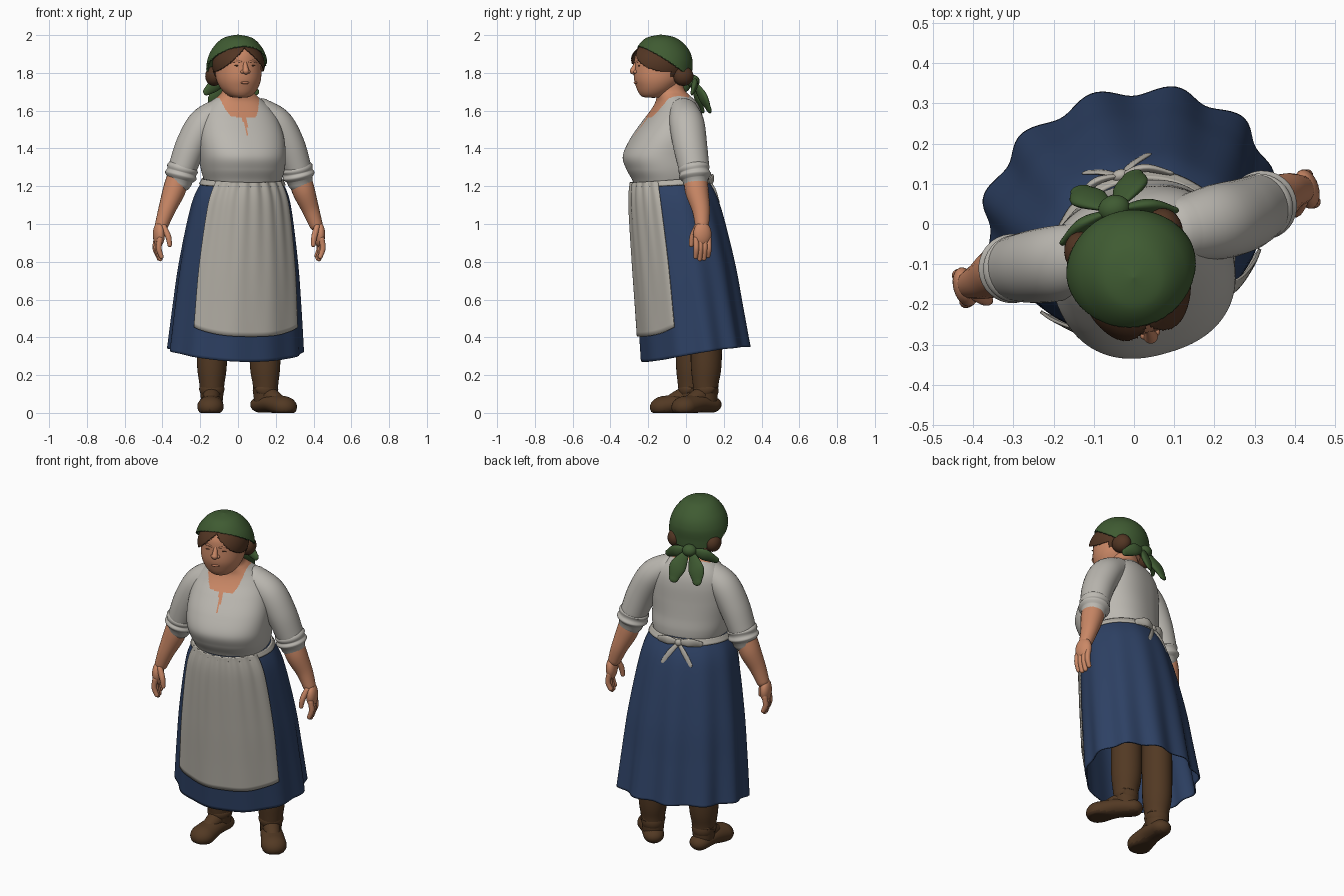
import bpy, bmesh, math
from math import sin, cos, pi, radians
from mathutils import Vector, Matrix

if "Cube" in bpy.data.objects:
    bpy.data.objects.remove(bpy.data.objects["Cube"])


def material(name, rgb):
    m = bpy.data.materials.new(name)
    m.use_nodes = True
    m.diffuse_color = (*rgb, 1)
    m.node_tree.nodes["Principled BSDF"].inputs["Base Color"].default_value = (*rgb, 1)
    return m


LINEN = material("blouse linen", (.5, .48, .44))
APRON = material("apron cloth", (.46, .435, .385))
BLUE = material("skirt blue", (.027, .053, .128))
GREEN = material("scarf green", (.05, .105, .032))
SKIN = material("skin", (.59, .245, .132))
LIP = material("lips", (.5, .19, .105))
HAIR = material("hair brown", (.085, .036, .017))
LEATHER = material("boot leather", (.085, .041, .017))
SOLE = material("boot sole", (.06, .029, .013))

# The body is turned a little towards its left
TURN = Matrix.Rotation(radians(16), 4, 'Z')


def interp(keys, t):
    """Smooth curve through evenly spaced tuples."""
    s = t * (len(keys) - 1)
    i = min(int(s), len(keys) - 2)
    f = s - i
    a, b, c, d = (keys[max(0, min(len(keys) - 1, i + k))] for k in (-1, 0, 1, 2))
    return [.5 * (2 * q + (r - p) * f + (2 * p - 5 * q + 4 * r - w) * f * f
                  + (3 * q - p - 3 * r + w) * f ** 3) for p, q, r, w in zip(a, b, c, d)]


def grid(name, f, nu, nv, mats, closed=True, rule=None, keep=None, place=TURN, thick=0):
    """Surface f(u, v); rule picks a material and keep trims faces, both by centre."""
    bm = bmesh.new()
    cols = nu if closed else nu + 1
    rows = [[bm.verts.new(f(i / nu, j / nv)) for i in range(cols)] for j in range(nv + 1)]
    for lo, hi in zip(rows, rows[1:]):
        for i in range(nu):
            k = (i + 1) % cols
            bm.faces.new((lo[i], lo[k], hi[k], hi[i]))
    bmesh.ops.remove_doubles(bm, verts=bm.verts, dist=1e-5)
    if keep:
        bad = [p for p in bm.faces if not keep(p.calc_center_median())]
        bmesh.ops.delete(bm, geom=bad, context='FACES')
    bmesh.ops.recalc_face_normals(bm, faces=bm.faces)
    for p in bm.faces:
        p.smooth = True
        if rule:
            p.material_index = rule(p.calc_center_median())
    bm.transform(place)
    me = bpy.data.meshes.new(name)
    bm.to_mesh(me)
    bm.free()
    for m in mats:
        me.materials.append(m)
    ob = bpy.data.objects.new(name, me)
    bpy.context.collection.objects.link(ob)
    if thick:
        mod = ob.modifiers.new("thickness", 'SOLIDIFY')
        mod.thickness, mod.offset = thick, 0
    return ob


def ball(name, centre, radii, mat, n=24, **kw):
    def f(u, v):
        a, b = 2 * pi * u, pi * v
        d = (sin(b) * cos(a), sin(b) * sin(a), cos(b))
        return [c + r * k for c, r, k in zip(centre, radii, d)]
    return grid(name, f, n, n * 3 // 4, [mat], **kw)


def loft(name, keys, mats, nu=48, nv=40, power=1, **kw):
    """Stacked ovals: z, centre x, centre y, half width, half depth."""
    def f(u, v):
        z, cx, cy, rx, ry = interp(keys, v)
        s, c = (math.copysign(abs(k) ** power, k) for k in (sin(2 * pi * u), cos(2 * pi * u)))
        return cx + rx * s, cy - ry * c, z
    return grid(name, f, nu, nv, mats, **kw)


def sweep(name, pts, mats, flat=1, ref=(0, 1, 0), nu=20, floor=-1, **kw):
    """Round-ended tube through points x, y, z, radius."""
    rings, n, e = [], 6 * (len(pts) - 1), 1e-3
    for k in range(n + 1):
        t = k / n
        p, a, b = interp(pts, t), interp(pts, max(0, t - e)), interp(pts, min(1, t + e))
        rings.append((Vector(p[:3]), (Vector(b[:3]) - Vector(a[:3])).normalized(), p[3]))

    def cap(ring, way):
        c, t, r = ring
        return [(c + t * way * r * cos(a), t, r * sin(a)) for a in (k * pi / 10 for k in range(5))]
    rings = cap(rings[0], -1) + rings + cap(rings[-1], 1)[::-1]

    def f(u, v):
        c, t, r = rings[round(v * (len(rings) - 1))]
        side = t.cross(Vector(ref)).normalized()
        up = side.cross(t)
        p = c + r * (side * cos(2 * pi * u) + up * flat * sin(2 * pi * u))
        p.z = max(p.z, floor)
        return p
    return grid(name, f, nu, len(rings) - 1, mats, **kw)


# Blouse, with skin showing at the scooped and slit neckline
TORSO = [(1.18, 0, -.09, .182, .168), (1.235, 0, -.093, .203, .19), (1.29, -.004, -.106, .218, .207),
         (1.36, -.01, -.118, .226, .212), (1.45, -.012, -.1, .228, .188),
         (1.54, -.014, -.07, .213, .153), (1.6, -.016, -.052, .187, .124),
         (1.645, -.018, -.05, .147, .102), (1.68, -.02, -.065, .1, .085),
         (1.71, -.025, -.08, .08, .075), (1.78, -.03, -.1, .075, .075)]


def neckline(p):
    dx = abs(p.x + .025)
    slit = p.y < -.1 and p.z > 1.47 and dx < .003 + .1 * (p.z - 1.47)
    return int(slit or p.z > max(1.675 + .545 * p.y, 1.55 + 900 * dx ** 4))


loft("blouse_and_neck", TORSO, [LINEN, SKIN], 240, 140, power=.85, rule=neckline)

# Skirt, apron and waistband share one flared, folded surface
SKIRT = [(1.22, -.09, .205, .19), (1.1, -.058, .26, .228), (.8, -.008, .313, .257),
         (.55, .025, .34, .268), (.32, .054, .36, .277)]


def cloth(angle, t, out=0, gather=0):
    z, cy, rx, ry = interp(SKIRT, t)
    back = (1 - cos(angle)) / 2
    fold = 1 + t * (.012 + .036 * back) * (cos(11 * angle + 2.9) - .5 * back)
    r = out + gather * (1 - t) ** 2 * sin(24 * angle)
    z += t ** 3 * (.03 - .08 * (1 - back) ** 2) + .03 * back * (1 - t) ** 3
    return (rx * fold + r) * sin(angle), cy - (ry * fold + r) * cos(angle), z


grid("skirt", lambda u, v: cloth(2 * pi * u, v), 160, 40, [BLUE], thick=.008)
grid("apron", lambda u, v: cloth(radians((55 - 4 * v) * (2 * u - 1)),
                                 v * (.86 - .03 * abs(2 * u - 1) ** 3), .013, .005),
     80, 40, [APRON], closed=False, thick=.008)
grid("apron_waistband", lambda u, v: cloth(2 * pi * u, .085 * v, .007), 96, 4, [APRON], thick=.012)

# Apron bow at the back of the waist
ball("apron_knot", (0, .125, 1.232), (.022, .016, .02), APRON, 16)
for s in (-1, 1):
    sweep("apron_bow_loop", [(0, .125, 1.232, .01), (s * .06, .128, 1.24, .025),
                             (s * .115, .1, 1.228, .017)], [APRON], .4)
    sweep("apron_bow_tail", [(0, .125, 1.228, .01), (s * .04, .145, 1.18, .015),
                             (s * .075, .155, 1.12, .015)], [APRON], .35)

# Arms with rolled sleeves; the left one is held slightly forward
for s, dy, dx in ((-1, .004, -.012), (1, -.016, .003)):
    lower = TURN @ Matrix.Translation((dx, 0, 0))
    sweep("sleeve", [(s * .115, -.045, 1.593, .073), (s * .2, -.044 + dy / 2, 1.53, .085),
                     (s * .265, -.038 + dy, 1.42, .083), (s * .312, -.03 + dy, 1.3, .075)],
          [LINEN], 1.1, nu=32)
    sweep("sleeve_roll", [(s * .306, -.031 + dy, 1.315, .07), (s * .312, -.03 + dy, 1.295, .084),
                          (s * .317, -.028 + dy, 1.275, .079), (s * .322, -.027 + dy, 1.255, .086),
                          (s * .327, -.026 + dy, 1.235, .069)], [LINEN], nu=32)
    sweep("forearm", [(s * .318, -.026 + dy, 1.27, .058), (s * .345, -.025 + dy, 1.18, .06),
                      (s * .387, -.03, 1.08, .046), (s * .416, -.032, 1, .036)], [SKIN], 1.05,
          place=lower)
    ball("palm", (s * .434, -.035, .945), (.03, .05, .066), SKIN, place=lower)
    for k in range(4):
        y, drop = -.071 + .023 * k, (.012, 0, .003, .018)[k]
        sweep("finger", [(s * .438, y, .92, .0155), (s * .444, y, .87, .015),
                         (s * .43, y, .815 + drop, .0125)], [SKIN], nu=12, place=lower)
    sweep("thumb", [(s * .415, -.06, .985, .016), (s * .395, -.078, .935, .016),
                    (s * .388, -.083, .89, .012)], [SKIN], nu=12, place=lower)

# Head and face
HX = -.037
HEAD = [(1.668, HX, -.17, 0, 0), (1.672, HX, -.17, .045, .052), (1.69, HX, -.164, .075, .08),
        (1.725, HX, -.152, .102, .108), (1.77, HX, -.14, .118, .132), (1.83, HX, -.135, .12, .136),
        (1.9, HX, -.13, .113, .132), (1.945, HX, -.12, .09, .1), (1.975, HX, -.115, 0, 0)]
loft("head", HEAD, [SKIN], 48, 48)
sweep("nose", [(HX, -.259, 1.86, .009), (HX, -.272, 1.832, .013), (HX, -.28, 1.81, .018)], [SKIN])
ball("lips", (HX, -.267, 1.748), (.024, .008, .007), LIP, 16)
for s in (-1, 1):
    ball("nostril_wing", (HX + s * .015, -.272, 1.806), (.011, .012, .01), SKIN, 16)
    ball("closed_eye", (HX + s * .044, -.261, 1.838), (.016, .004, .003), HAIR, 16)
    sweep("brow", [(HX + s * .022, -.264, 1.858, .005), (HX + s * .045, -.256, 1.862, .006),
                   (HX + s * .07, -.241, 1.856, .004)], [SKIN], nu=10)
    ball("hair_roll", (HX + s * .106, -.035, 1.783), (.045, .055, .052), HAIR)

# Hair parted in the middle, bulging out in front of the head scarf
ball("hair", (HX, -.138, 1.842), (.134, .156, .125), HAIR, 120, thick=.006,
     keep=lambda p: p.y > -.11 or p.z > 1.93 - .95 * abs(p.x - HX))
SCARF = [(1.73, HX, -.107, .156, .136), (1.8, HX, -.11, .16, .142), (1.87, HX, -.114, .153, .148),
         (1.93, HX, -.12, .126, .13), (1.98, HX, -.126, .075, .078), (1.998, HX, -.128, 0, 0)]
loft("head_scarf", SCARF, [GREEN], 120, 100, thick=.01,
     keep=lambda p: p.z > 1.85 - .67 * (p.y + .115))

# Scarf knot and its leaf-shaped ends
ball("scarf_knot", (HX, .05, 1.755), (.04, .034, .034), GREEN)
for s in (-1, 1):
    sweep("scarf_wing", [(HX + s * .02, .045, 1.755, .014), (HX + s * .08, .035, 1.735, .034),
                         (HX + s * .135, .008, 1.7, .02)], [GREEN], .5)
    sweep("scarf_tail", [(HX + s * .014, .055, 1.745, .016), (HX + s * .052, .09, 1.67, .046),
                         (HX + s * .066, .115, 1.612, .028)], [GREEN], .4)

# Boots, each turned its own way
for name, x, y, yaw in (("right", -.138, .03, -3), ("left", .143, .107, 41)):
    place = Matrix.Translation((x, y, 0)) @ Matrix.Rotation(radians(yaw), 4, 'Z')
    sweep(name + "_boot_shaft", [(0, 0, .07, .058), (0, -.004, .15, .066), (0, 0, .28, .08),
                                 (0, 0, .62, .08)], [LEATHER], 1.05, nu=28, place=place)
    sweep(name + "_boot_foot", [(0, .034, .045, .056), (0, -.06, .05, .062), (0, -.152, .034, .07)],
          [LEATHER, SOLE], .78, ref=(0, 0, 1), nu=32, floor=0, place=place,
          rule=lambda p: int(p.z < .012))
    sweep(name + "_boot_instep", [(0, .01, .1, .05), (0, -.05, .085, .046), (0, -.11, .055, .04)],
          [LEATHER], ref=(0, 0, 1), place=place)
    sweep(name + "_boot_crease", [(0, .002, .118, .064), (0, -.004, .128, .068),
                                  (0, -.004, .14, .062)], [LEATHER], nu=28, place=place)
